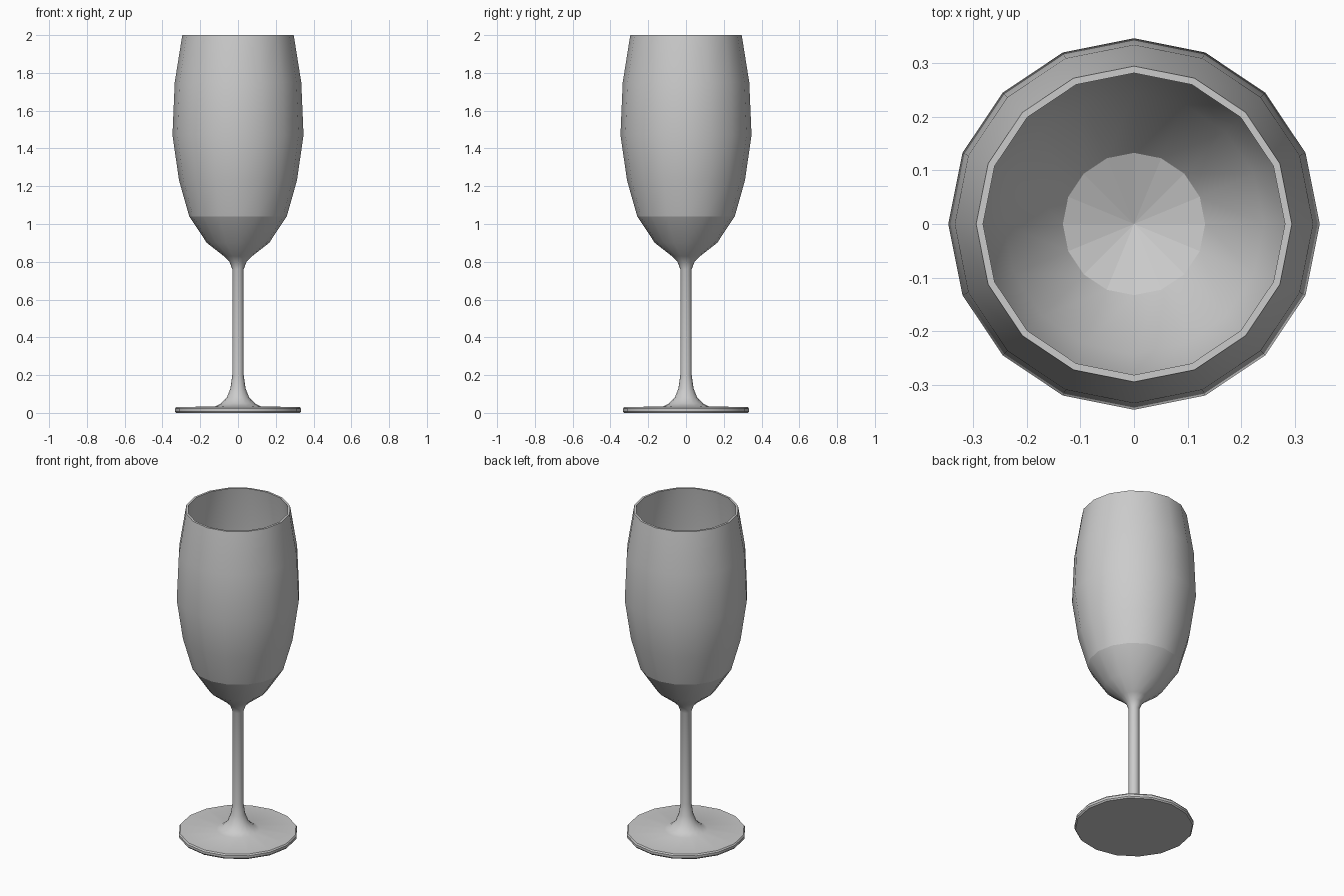
import bpy, bmesh, math

cube = bpy.data.objects.get("Cube")
if cube:
    bpy.data.objects.remove(cube, do_unlink=True)

SIDES = 16

# One plain grey for the whole glass
grey = bpy.data.materials.new("grey_glass")
grey.use_nodes = True
colour = (0.6, 0.6, 0.6, 1.0)
grey.diffuse_color = colour
grey.node_tree.nodes["Principled BSDF"].inputs["Base Color"].default_value = colour


def lathe(name, profile):
    """Spin (radius, height) points around z; a zero radius makes a pole."""
    bm = bmesh.new()
    rings = []
    for r, z in profile:
        if r == 0:
            rings.append([bm.verts.new((0, 0, z))] * SIDES)
        else:
            angles = [2 * math.pi * i / SIDES for i in range(SIDES)]
            rings.append([bm.verts.new((r * math.cos(a), r * math.sin(a), z))
                          for a in angles])
    for low, high in zip(rings, rings[1:]):
        for i in range(SIDES):
            j = (i + 1) % SIDES
            corners = (low[i], low[j], high[j], high[i])
            bm.faces.new(list(dict.fromkeys(corners)))
    mesh = bpy.data.meshes.new(name)
    bm.to_mesh(mesh)
    bm.free()
    mesh.materials.append(grey)
    obj = bpy.data.objects.new(name, mesh)
    bpy.context.collection.objects.link(obj)
    bpy.ops.object.select_all(action='DESELECT')
    obj.select_set(True)
    bpy.context.view_layer.objects.active = obj
    bpy.ops.object.shade_smooth_by_angle(angle=math.radians(32))
    return obj


# Foot disc, flared stem and the lower cup, ending at the crease under the bowl
lathe("foot_and_stem", [
    (0, 0), (0.328, 0), (0.334, 0.008), (0.334, 0.022), (0.328, 0.03),
    (0.12, 0.035), (0.09, 0.05), (0.06, 0.08), (0.04, 0.13), (0.03, 0.20),
    (0.03, 0.76), (0.045, 0.80), (0.075, 0.83), (0.165, 0.90), (0.258, 1.04),
])

# Bowl: outer wall, rim, inner wall and the faceted floor
bowl = lathe("bowl", [
    (0.258, 1.04), (0.312, 1.23), (0.347, 1.47), (0.335, 1.75), (0.295, 2.0),
    (0.282, 2.0), (0.321, 1.75), (0.332, 1.47), (0.297, 1.23), (0.243, 1.05),
    (0.133, 0.91), (0, 0.86),
])
for face in bowl.data.polygons:
    if len(face.vertices) == 3:
        face.use_smooth = False
